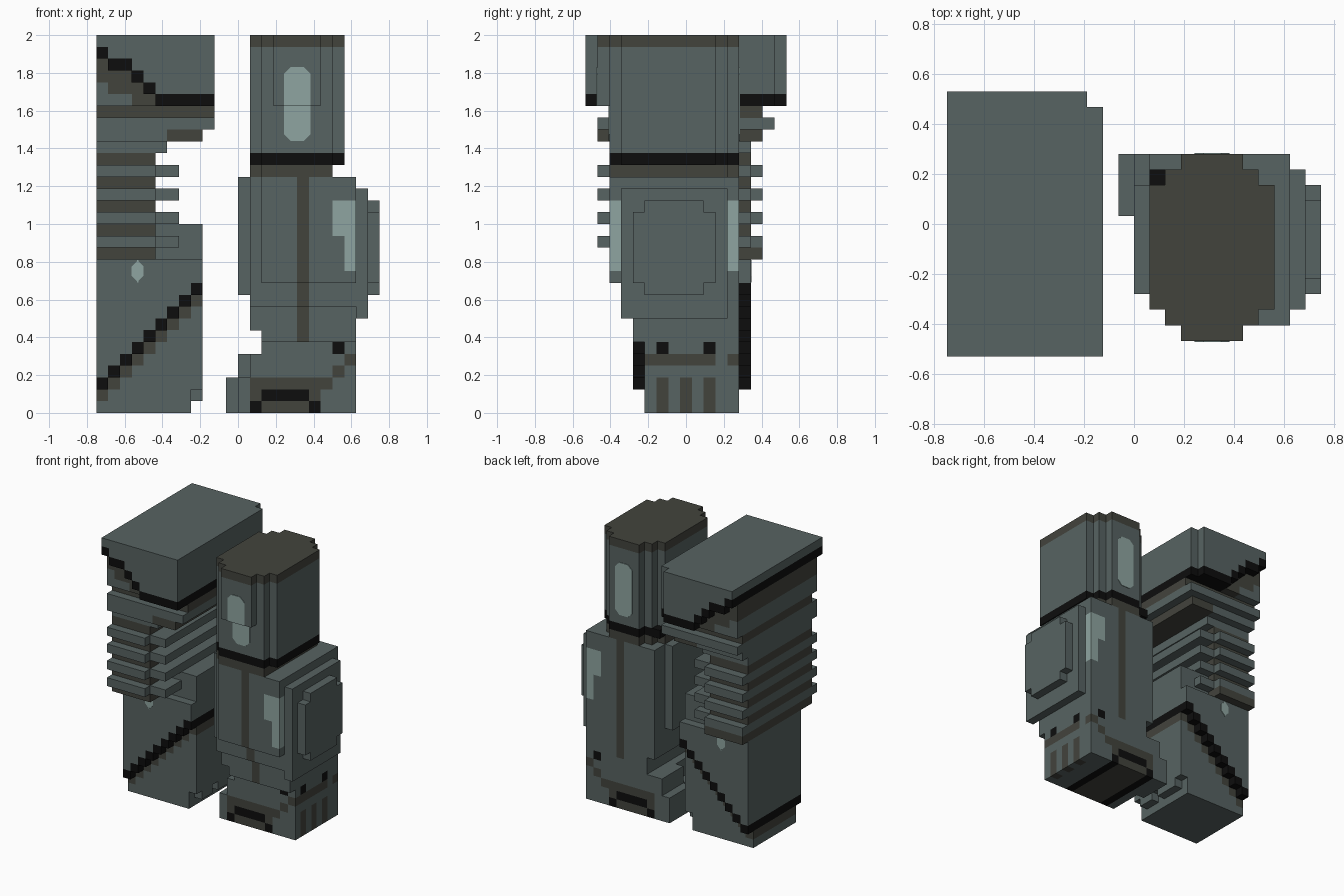
import bpy, bmesh, math
from mathutils import Vector

old = bpy.data.objects.get("Cube")
if old:
    bpy.data.objects.remove(old, do_unlink=True)

V = 0.0625                      # size of one block
GREY, BROWN, BLACK, PALE = range(4)
COLOURS = [("slate grey", (0.096, 0.125, 0.122)), ("dark olive", (0.055, 0.057, 0.046)),
           ("near black", (0.004, 0.004, 0.004)), ("pale glass", (0.275, 0.376, 0.356))]
MATS = []
for name, rgb in COLOURS:
    m = bpy.data.materials.new(name)
    m.use_nodes = True
    m.diffuse_color = (*rgb, 1)
    bsdf = m.node_tree.nodes["Principled BSDF"]
    bsdf.inputs["Base Color"].default_value = (*rgb, 1)
    bsdf.inputs["Roughness"].default_value = 0.9
    MATS.append(m)


def point(i, j, k):
    return Vector(((i - 12) * V, (j - 8.5) * V, k * V))


def fill(cells, i, j, k, colour):
    """Fill a block range (end exclusive) with one colour."""
    for a in range(*i):
        for b in range(*j):
            for c in range(*k):
                cells[a, b, c] = colour


def paint(cells, i, j, k, colour):
    """Recolour only the blocks that already exist."""
    for a in range(*i):
        for b in range(*j):
            for c in range(*k):
                if (a, b, c) in cells:
                    cells[a, b, c] = colour


def finish(name, bm, mats):
    me = bpy.data.meshes.new(name)
    bm.to_mesh(me)
    bm.free()
    for m in mats:
        me.materials.append(m)
    ob = bpy.data.objects.new(name, me)
    bpy.context.collection.objects.link(ob)
    return ob


def build(name, cells):
    """Make the outer skin of a block part and merge its flat regions."""
    bm = bmesh.new()
    verts = {}
    for cell, colour in cells.items():
        for axis in range(3):
            u, w = (axis + 1) % 3, (axis + 2) % 3
            for side in (0, 1):
                near = list(cell)
                near[axis] += 2 * side - 1
                if tuple(near) in cells:
                    continue
                loop = []
                for du, dw in ((0, 0), (1, 0), (1, 1), (0, 1)):
                    p = list(cell)
                    p[axis] += side
                    p[u] += du
                    p[w] += dw
                    p = tuple(p)
                    if p not in verts:
                        verts[p] = bm.verts.new(point(*p))
                    loop.append(verts[p])
                f = bm.faces.new(loop if side else loop[::-1])
                f.material_index = colour
    bmesh.ops.dissolve_limit(bm, angle_limit=0.01, verts=bm.verts, edges=bm.edges,
                             delimit={'MATERIAL'})
    return finish(name, bm, MATS)


def pane(name, x0, x1, z0, z1, y, top=True, bottom=True):
    """Thin window plate with cut corners, centred on depth y."""
    c, t = 0.035, 0.004
    pts = [(x0 + c, z0), (x1 - c, z0), (x1, z0 + c), (x1, z1 - c),
           (x1 - c, z1), (x0 + c, z1), (x0, z1 - c), (x0, z0 + c)]
    if not top:
        pts[3:7] = [(x1, z1), (x0, z1)]
    if not bottom:
        pts = [(x0, z0), (x1, z0)] + pts[3:7]
    bm = bmesh.new()
    f = bm.faces.new([bm.verts.new((x, y - t, z)) for x, z in pts])
    ext = bmesh.ops.extrude_face_region(bm, geom=[f])
    bmesh.ops.translate(bm, vec=(0, 2 * t, 0),
                        verts=[g for g in ext["geom"] if isinstance(g, bmesh.types.BMVert)])
    bmesh.ops.recalc_face_normals(bm, faces=bm.faces)
    finish(name, bm, [MATS[PALE]])


# Arm: shoulder block with a stepped lower rim
shoulder = {}
for i, rim in enumerate([30, 29, 29, 28, 27, 26, 26, 26, 26, 26]):
    fill(shoulder, (i, i + 1), (0, 17), (rim, 32), GREY)
    fill(shoulder, (i, i + 1), (0, 17), (rim, rim + 1), BLACK)
    fill(shoulder, (i, i + 1), (1, 16), (26, rim), GREY)
    paint(shoulder, (i, i + 1), (1, 16), (max(26, rim - 2), rim), BROWN)
for k in range(26, 32):
    shoulder.pop((9, 16, k), None)
build("shoulder_block", shoulder)

# Arm: collar under the shoulder
collar = {}
fill(collar, (0, 10), (2, 15), (25, 26), BROWN)
fill(collar, (0, 10), (1, 16), (24, 25), GREY)
fill(collar, (0, 6), (1, 15), (23, 24), GREY)
fill(collar, (6, 9), (1, 15), (23, 24), BROWN)
fill(collar, (0, 6), (2, 14), (22, 23), GREY)
build("shoulder_collar", collar)

# Arm: ribbed elbow, dark recesses between wide ribs
ribs = {}
for k in range(13, 22):
    if k % 2:
        fill(ribs, (0, 5), (2, 14), (k, k + 1), BROWN)
    else:
        fill(ribs, (0, 5), (1, 15), (k, k + 1), GREY)
        fill(ribs, (5, 7), (2, 14), (k, k + 1), GREY)
fill(ribs, (0, 5), (2, 15), (13, 14), BROWN)
build("elbow_ribs", ribs)

# Arm: forearm with a diagonal raised upper shell
forearm = {}
for i in range(9):
    rim = i + 2
    fill(forearm, (i, i + 1), (5, 13), (0, rim), GREY)
    fill(forearm, (i, i + 1), (5, 13), (rim - 1, rim), BROWN)
    fill(forearm, (i, i + 1), (4, 14), (rim, 13), GREY)
    fill(forearm, (i, i + 1), (4, 14), (rim, rim + 1), BLACK)
fill(forearm, (7, 9), (5, 13), (13, 16), GREY)
fill(forearm, (5, 7), (5, 13), (15, 16), GREY)
fill(forearm, (5, 7), (5, 13), (13, 14), GREY)
for j in range(5, 13):                      # chipped lower inner edge
    forearm.pop((8, j, 0))
for j in (5, 8, 12):
    forearm.pop((8, j, 1))
build("forearm", forearm)
for side, y in (("front", -4.5 * V), ("back", 5.5 * V)):
    pane("forearm_light_" + side, -0.563, -0.5, 0.69, 0.81, y)

# Leg: rounded thigh column with cap and black band
thigh = {}
for i, j in (((13, 21), (3, 11)), ((14, 20), (2, 12)), ((15, 19), (2, 13))):
    fill(thigh, i, j, (20, 32), GREY)
fill(thigh, (15, 19), (1, 2), (26, 32), GREY)
fill(thigh, (13, 14), (11, 12), (21, 22), BLACK)
paint(thigh, (13, 21), (1, 13), (31, 32), BROWN)
paint(thigh, (13, 21), (1, 13), (21, 22), BLACK)
paint(thigh, (13, 21), (1, 13), (20, 21), BROWN)
for j in range(2, 13):
    thigh.pop((20, j, 20), None)
build("thigh", thigh)
pane("thigh_window_front_upper", 0.243, 0.383, 26 * V, 1.83, -7.5 * V, bottom=False)
pane("thigh_window_front_lower", 0.243, 0.383, 1.44, 26 * V, -6.5 * V, top=False)
pane("thigh_window_back", 0.243, 0.383, 1.44, 1.83, 4.5 * V)

# Leg: shin with tapering bottom, centre stripe and corner windows
shin = {}
fill(shin, (14, 22), (2, 13), (11, 20), GREY)
fill(shin, (13, 14), (3, 13), (11, 20), GREY)
fill(shin, (13, 22), (3, 13), (9, 11), GREY)
fill(shin, (13, 22), (4, 13), (7, 9), GREY)
fill(shin, (14, 22), (4, 13), (6, 7), GREY)
paint(shin, (17, 18), (2, 13), (6, 20), BROWN)
for j in (2, 12):
    paint(shin, (20, 22), (j, j + 1), (15, 18), PALE)
    paint(shin, (21, 22), (j, j + 1), (12, 15), PALE)
build("shin", shin)

# Leg: side pads
pads = {}
fill(pads, (22, 23), (3, 12), (8, 19), GREY)
fill(pads, (23, 24), (4, 11), (10, 18), GREY)
for j in (4, 10):
    for k in (10, 17):
        pads.pop((23, j, k))
build("outer_shin_pad", pads)
inner_pad = {}
fill(inner_pad, (12, 13), (4, 11), (10, 20), GREY)
build("inner_shin_pad", inner_pad)

# Leg: foot with toe, grille and painted arch
foot = {}
fill(foot, (12, 22), (5, 13), (0, 3), GREY)
fill(foot, (13, 22), (5, 13), (3, 5), GREY)
fill(foot, (14, 22), (5, 13), (5, 6), GREY)
fill(foot, (11, 12), (9, 13), (0, 3), GREY)
fill(foot, (12, 13), (9, 13), (3, 5), GREY)
paint(foot, (13, 19), (5, 13), (0, 3), BROWN)
paint(foot, (14, 18), (5, 13), (1, 2), BLACK)
for i in (13, 18):
    paint(foot, (i, i + 1), (5, 13), (0, 1), BLACK)
for j in (5, 12):
    for i, k in ((19, 2), (20, 3), (21, 4)):
        paint(foot, (i, i + 1), (j, j + 1), (k, k + 1), BROWN)
    paint(foot, (20, 21), (j, j + 1), (5, 6), BLACK)
for j in (6, 8, 10):
    paint(foot, (21, 22), (j, j + 1), (0, 3), BROWN)
paint(foot, (21, 22), (6, 11), (4, 5), BROWN)
for j in (6, 10):
    paint(foot, (21, 22), (j, j + 1), (5, 6), BLACK)
build("foot", foot)
